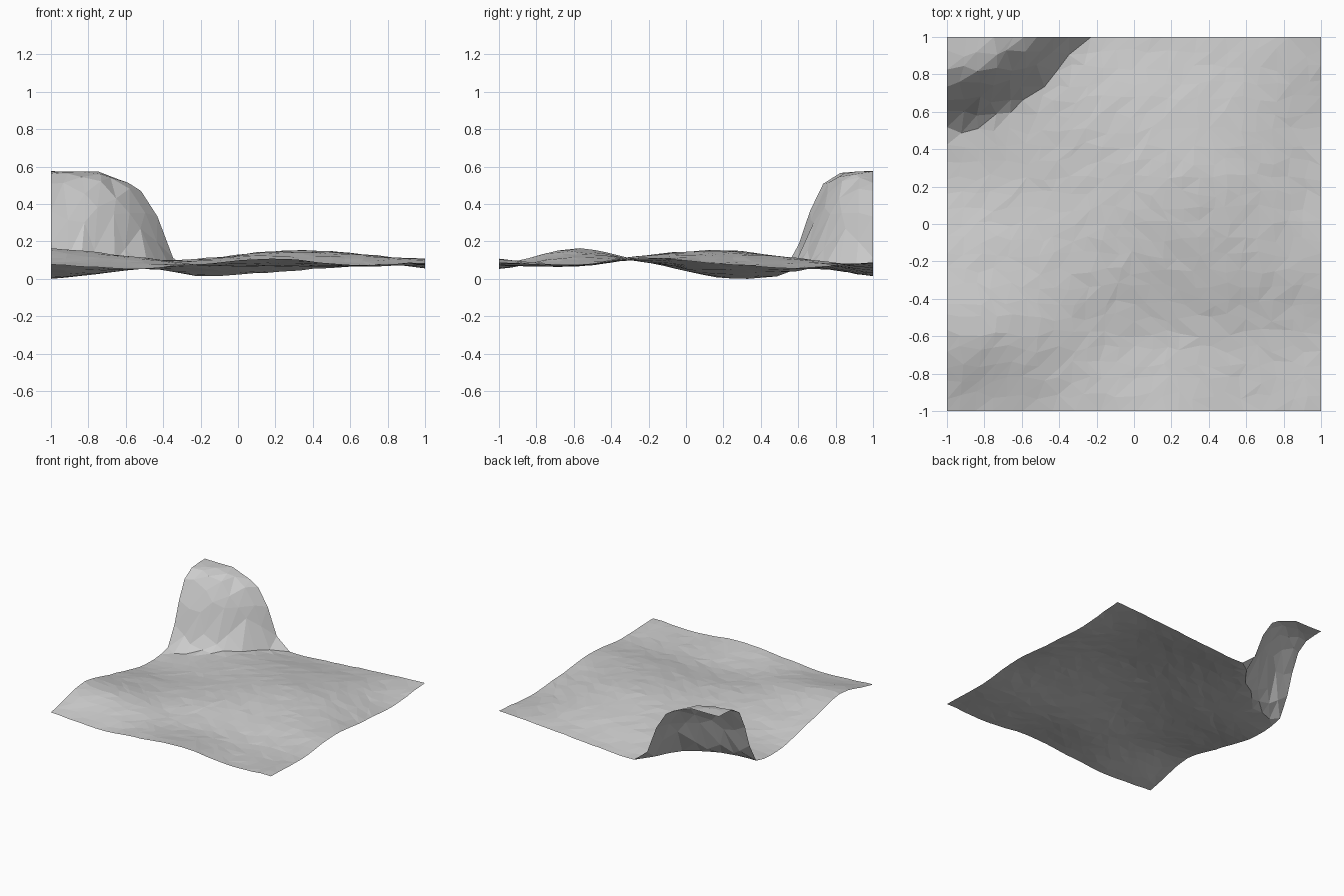
import bpy, bmesh, random

if "Cube" in bpy.data.objects:
    bpy.data.objects.remove(bpy.data.objects["Cube"])

random.seed(4)
N = 24

# Gentle ground heights on a coarse 6 x 6 lattice, rows from front to back
GROUND = [
    [.080, .055, .080, .110, .075, .090],
    [.165, .125, .075, .070, .070, .075],
    [.090, .090, .110, .125, .130, .110],
    [.008, .050, .100, .152, .140, .080],
    [.020, .050, .080, .105, .110, .060],
    [.050, .050, .018, .040, .070, .090],
]


def spline(vals, t):
    """Catmull-Rom through evenly spaced values, t in 0..1."""
    n = len(vals) - 1
    i = min(int(t * n), n - 1)
    f = t * n - i
    p0, p1, p2, p3 = (vals[max(0, min(n, i + k))] for k in (-1, 0, 1, 2))
    return p1 + .5 * f * (p2 - p0 + f * (2*p0 - 5*p1 + 4*p2 - p3
                                         + f * (3*(p1 - p2) + p3 - p0)))


def lerp_curve(pts, x):
    """Piecewise linear curve through (x, y) points."""
    for (x0, y0), (x1, y1) in zip(pts, pts[1:]):
        if x <= x1:
            return y0 + (y1 - y0) * (x - x0) / (x1 - x0)
    return pts[-1][1]


# Cliff outlines in plan, and the rise of the wall between them
FOOT = [(-1, .50), (-.8, .54), (-.6, .65), (-.4, .82), (-.28, 1.0), (0, 1.5), (1, 3)]
LIP = [(-1, .77), (-.77, .84), (-.62, .89), (-.5, 1.0), (-.3, 1.27), (0, 1.8), (1, 4)]
RISE = [(-9, 0), (0, 0), (.28, .14), (.55, .56), (.85, .87), (1.0, .95), (1.3, 1), (9, 1)]


def height(x, y):
    u, v = (x + 1) / 2, (y + 1) / 2
    base = spline([spline(row, u) for row in GROUND], v)
    foot, lip = lerp_curve(FOOT, x), lerp_curve(LIP, x)
    r = lerp_curve(RISE, (y - foot) / (lip - foot))
    top = .575 - .09 * max(0, x + .75) / .25
    return base + (top - base) * r


# Terrain sheet: jittered grid with straight outer borders
bm = bmesh.new()
rows = []
for j in range(N + 1):
    row = []
    for i in range(N + 1):
        x, y = -1 + 2 * i / N, -1 + 2 * j / N
        if 0 < i < N:
            x += random.uniform(-.022, .022)
        if 0 < j < N:
            y += random.uniform(-.022, .022)
        z = max(.0, height(x, y) + random.uniform(-.003, .003))
        row.append(bm.verts.new((x, y, z)))
    rows.append(row)

# Triangles, diagonals running along the cliff where it stands
for j in range(N):
    for i in range(N):
        a, b = rows[j][i], rows[j][i + 1]
        c, d = rows[j + 1][i + 1], rows[j + 1][i]
        if abs(a.co.z - c.co.z) <= abs(b.co.z - d.co.z):
            bm.faces.new((a, b, c))
            bm.faces.new((a, c, d))
        else:
            bm.faces.new((a, b, d))
            bm.faces.new((b, c, d))

low = min(v.co.z for v in bm.verts)
for v in bm.verts:
    v.co.z -= low

mesh = bpy.data.meshes.new("terrain")
bm.to_mesh(mesh)
bm.free()
terrain = bpy.data.objects.new("terrain", mesh)
bpy.context.collection.objects.link(terrain)

# One plain stone colour
stone = bpy.data.materials.new("pale_grey")
stone.diffuse_color = (.6, .6, .6, 1)
stone.use_nodes = True
stone.node_tree.nodes["Principled BSDF"].inputs["Base Color"].default_value = stone.diffuse_color
mesh.materials.append(stone)
